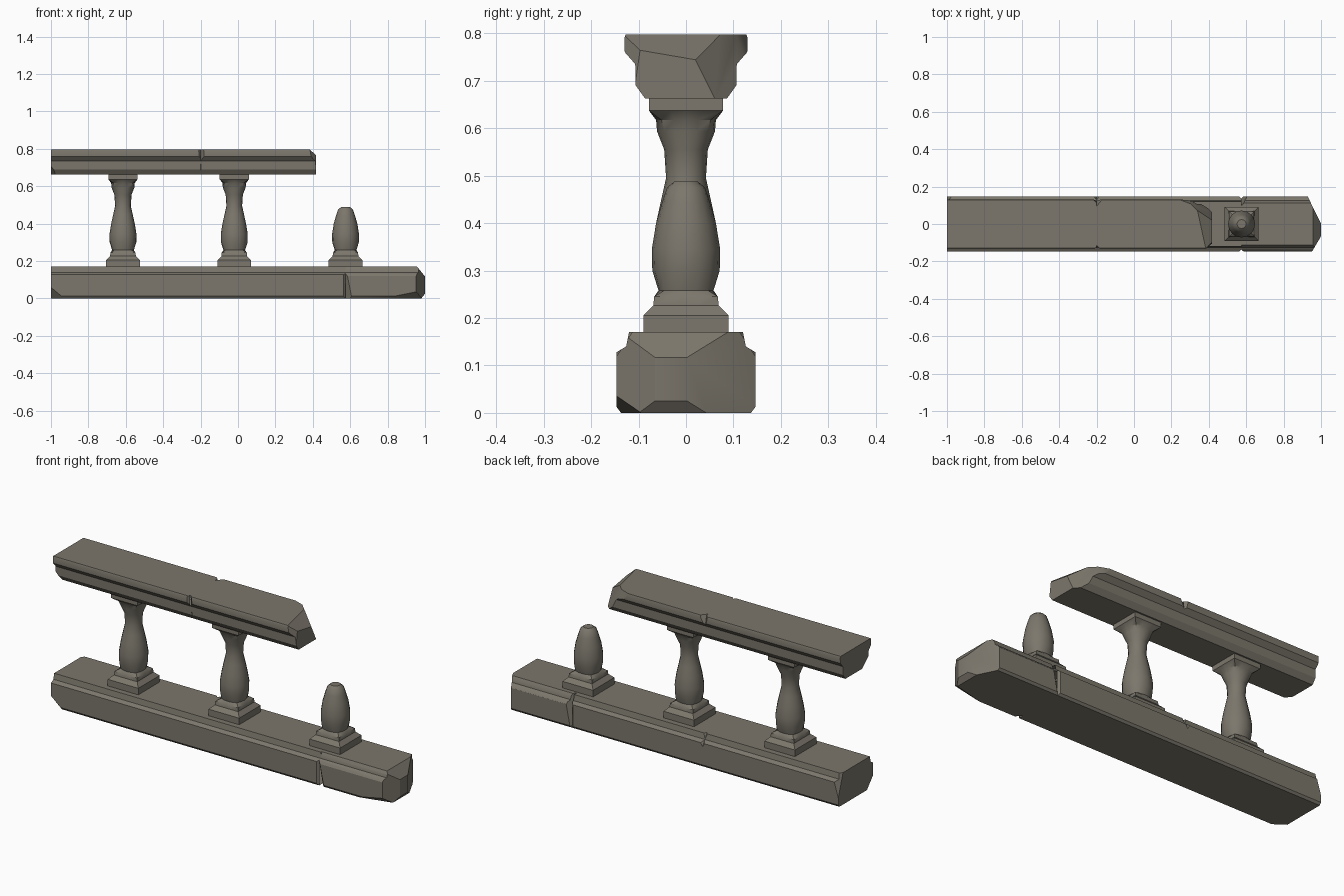
import bpy, bmesh, math
from mathutils import Vector

if "Cube" in bpy.data.objects:
    bpy.data.objects.remove(bpy.data.objects["Cube"])

stone = bpy.data.materials.new("weathered stone")
stone.diffuse_color = (0.2, 0.184, 0.15, 1)
stone.use_nodes = True
stone.node_tree.nodes["Principled BSDF"].inputs["Base Color"].default_value = stone.diffuse_color


def finish(bm, name, angle):
    bmesh.ops.recalc_face_normals(bm, faces=bm.faces)
    me = bpy.data.meshes.new(name)
    bm.to_mesh(me)
    bm.free()
    ob = bpy.data.objects.new(name, me)
    bpy.context.collection.objects.link(ob)
    me.materials.append(stone)
    bpy.ops.object.select_all(action='DESELECT')
    ob.select_set(True)
    bpy.context.view_layer.objects.active = ob
    bpy.ops.object.shade_smooth_by_angle(angle=math.radians(angle))
    return ob


def block(name, half, x0, x1, chips, joints=()):
    """Extrude a mirrored (y, z) half profile along x, then slice off broken corners."""
    prof = half + [(-y, z) for y, z in reversed(half)]
    bm = bmesh.new()
    a = [bm.verts.new((x0, y, z)) for y, z in prof]
    b = [bm.verts.new((x1, y, z)) for y, z in prof]
    n = len(prof)
    for i in range(n):
        j = (i + 1) % n
        bm.faces.new((a[i], a[j], b[j], b[i]))
    bm.faces.new(a)
    bm.faces.new(b)
    bmesh.ops.recalc_face_normals(bm, faces=bm.faces)
    for co, no in chips:
        res = bmesh.ops.bisect_plane(bm, geom=bm.verts[:] + bm.edges[:] + bm.faces[:],
                                     plane_co=Vector(co), plane_no=Vector(no).normalized(),
                                     clear_outer=True)
        cut = [e for e in res['geom_cut'] if isinstance(e, bmesh.types.BMEdge)]
        if cut:
            bmesh.ops.edgeloop_fill(bm, edges=cut)
    # hidden end faces at the cracks are left out
    hidden = [f for f in bm.faces for x in joints if all(abs(v.co.x - x) < 1e-4 for v in f.verts)]
    if hidden:
        bmesh.ops.delete(bm, geom=hidden, context='FACES')
    return finish(bm, name, 28)


def baluster(name, x, rings):
    """Rings of (half width, z, squareness): square foot and cap, round shaft."""
    bm = bmesh.new()
    N, prev = 16, None
    for r, z, sq in rings:
        ring = []
        for k in range(N):
            t = 2 * math.pi * k / N
            c, s = math.cos(t), math.sin(t)
            R = r * ((1 - sq) + sq / max(abs(c), abs(s)))
            ring.append(bm.verts.new((x + R * c, R * s, z)))
        if prev:
            for k in range(N):
                j = (k + 1) % N
                bm.faces.new((prev[k], prev[j], ring[j], ring[k]))
        prev = ring
    bm.faces.new(prev)
    return finish(bm, name, 35)


# base kerb, in three cracked pieces
base = [(0.137, 0.0), (0.146, 0.012), (0.146, 0.128), (0.126, 0.14), (0.12, 0.17)]
block("base_left", base, -1, -0.2, [
    ((-0.965, -0.146, 0.03), (-0.5, -0.7, -0.6)),
    ((-0.985, 0.146, 0.1), (-1, 0.9, 0.3)),
    ((-0.215, 0.124, 0.17), (1, 1, 0.6)),
], [-0.2])
block("base_middle", base, -0.2, 0.575, [
    ((-0.185, 0.124, 0.17), (-1, 1, 0.6)),
    ((0.565, -0.146, 0.1), (1, -1, 0)),
    ((0.565, 0.146, 0.1), (1, 1, 0)),
], [-0.2, 0.575])
block("base_broken_end", base, 0.575, 1, [
    ((0.595, -0.146, 0.07), (-1, -0.9, -0.2)),
    ((0.6, 0.146, 0.1), (-1, 0.8, 0.2)),
    ((0.7, -0.146, 0.12), (0, -1, 0.65)),
    ((0.7, 0.146, 0.12), (0, 1, 0.65)),
    ((0.96, 0, 0.167), (0.75, 0, 0.6)),
    ((0.93, 0.144, 0.1), (0.85, 0.42, 0)),
    ((0.955, -0.142, 0.1), (0.85, -0.5, 0)),
    ((0.98, 0, 0.0), (0.75, 0, -0.6)),
    ((0.9, -0.14, 0.02), (0.15, -0.6, -0.75)),
], [0.575])

# handrail, in two cracked pieces with a snapped end
rail = [(0.086, 0.662), (0.106, 0.69), (0.107, 0.735), (0.129, 0.76), (0.13, 0.79), (0.127, 0.797)]
block("rail_left", rail, -1, -0.2, [
    ((-0.985, -0.107, 0.69), (-0.8, -0.6, -0.7)),
    ((-0.212, 0.13, 0.77), (1, 1, 0.2)),
    ((-0.21, -0.13, 0.76), (1, -1, 0)),
], [-0.2])
block("rail_snapped_end", rail, -0.2, 0.418, [
    ((-0.175, 0.13, 0.79), (-1, 0.8, 0.5)),
    ((-0.18, -0.13, 0.76), (-1, -1, -0.1)),
    ((0.355, 0, 0.797), (0.55, 0.12, 0.7)),
    ((0.3, 0.12, 0.78), (0.6, 0.6, 0.3)),
    ((0.25, 0.13, 0.79), (0.3, 0.8, 0.3)),
    ((0.395, -0.125, 0.75), (0.8, -0.7, 0.1)),
], [-0.2])

# balusters: shared square foot, then whole shaft or broken stump
foot = [(0.09, 0.16, 1), (0.09, 0.205, 1), (0.069, 0.226, 1), (0.067, 0.245, 1),
        (0.058, 0.258, 0.3), (0.071, 0.3, 0), (0.072, 0.345, 0)]
shaft = [(0.063, 0.4, 0), (0.052, 0.45, 0), (0.042, 0.495, 0), (0.046, 0.555, 0),
         (0.061, 0.593, 0.1), (0.063, 0.617, 0.4), (0.078, 0.637, 1), (0.078, 0.67, 1)]
baluster("baluster_left", -0.615, foot + shaft)
baluster("baluster_middle", -0.02, foot + shaft)
baluster("baluster_broken", 0.575, foot + [(0.063, 0.4, 0), (0.05, 0.445, 0),
                                           (0.04, 0.475, 0), (0.024, 0.488, 0)])
